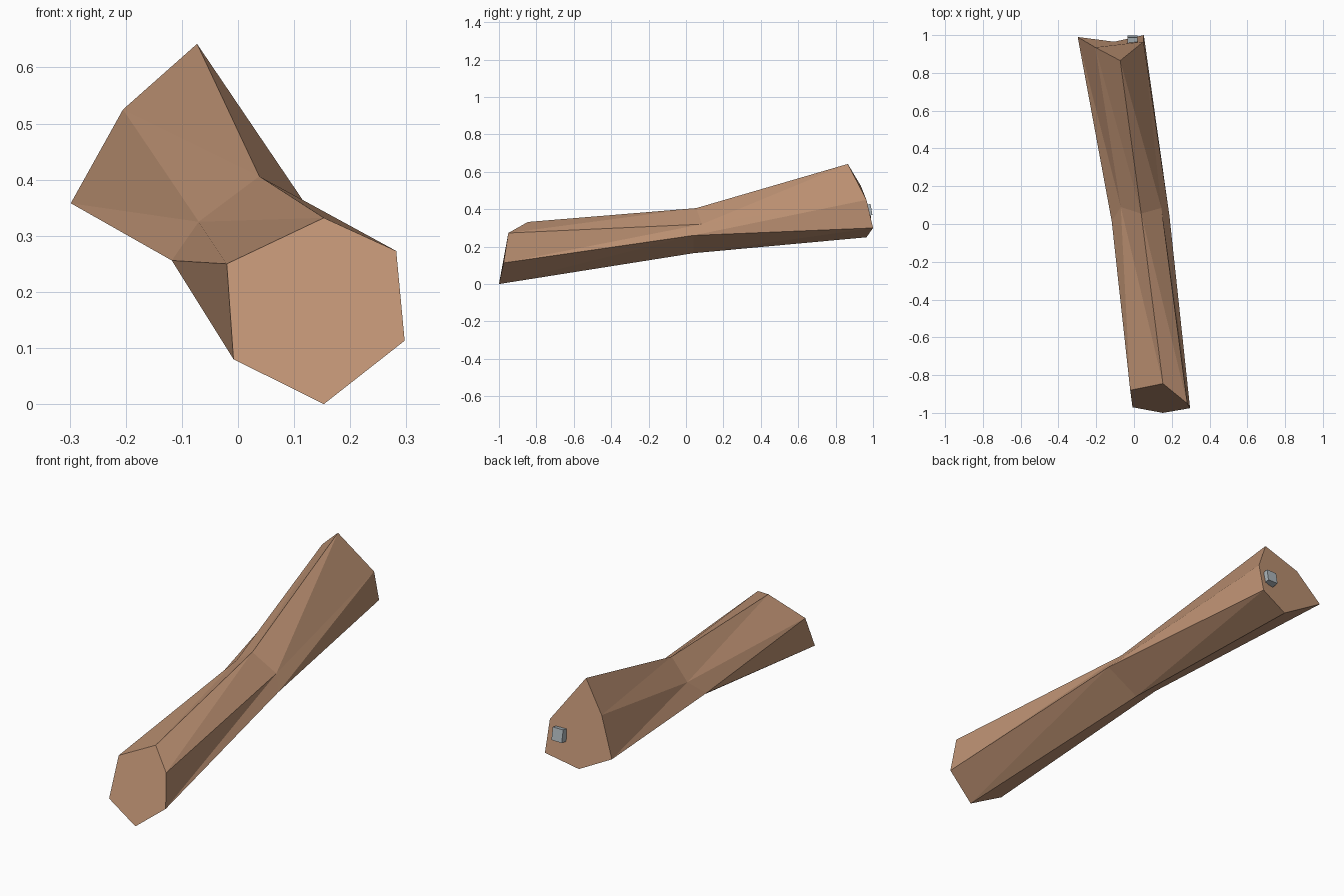
import bpy
import bmesh
from math import radians

cube = bpy.data.objects.get("Cube")
if cube:
    bpy.data.objects.remove(cube, do_unlink=True)


def make_material(name, color):
    mat = bpy.data.materials.new(name)
    mat.use_nodes = True
    mat.diffuse_color = color
    bsdf = mat.node_tree.nodes["Principled BSDF"]
    bsdf.inputs["Base Color"].default_value = color
    return mat


def make_object(name, bm, mat):
    bmesh.ops.recalc_face_normals(bm, faces=bm.faces)
    mesh = bpy.data.meshes.new(name)
    bm.to_mesh(mesh)
    bm.free()
    mesh.materials.append(mat)
    obj = bpy.data.objects.new(name, mesh)
    bpy.context.collection.objects.link(obj)
    return obj


wood = make_material("warm brown wood", (0.50, 0.28, 0.168, 1))
metal = make_material("pale grey metal", (0.42, 0.47, 0.50, 1))

# Six-sided cross-sections, each running from the top edge round the +x side
front_end = [(0.153, -0.845, 0.332), (0.282, -0.95, 0.273), (0.297, -0.975, 0.113),
             (0.153, -1.0, 0.0), (-0.008, -0.97, 0.08), (-0.02, -0.88, 0.25)]
waist = [(0.038, 0.055, 0.406), (0.145, 0.085, 0.32), (0.188, 0.04, 0.26),
         (0.02, 0.04, 0.165), (-0.118, 0.015, 0.256), (-0.07, 0.09, 0.325)]
back_end = [(-0.073, 0.865, 0.642), (0.05, 0.965, 0.45), (0.052, 1.0, 0.30),
            (-0.105, 0.965, 0.25), (-0.298, 0.99, 0.358), (-0.205, 0.935, 0.525)]

# Handle: faceted, twisted bar pinched at the waist
bm = bmesh.new()
rings = [[bm.verts.new(p) for p in ring] for ring in (front_end, waist, back_end)]
for a, b in zip(rings, rings[1:]):
    for i in range(6):
        j = (i + 1) % 6
        bm.faces.new((a[i], a[j], b[i]))
        bm.faces.new((a[j], b[j], b[i]))
bm.faces.new(rings[0])
bm.faces.new(rings[-1])
make_object("handle", bm, wood)

# Peg: small block set into the back end
bm = bmesh.new()
bmesh.ops.create_cube(bm, size=1)
peg = make_object("peg", bm, metal)
peg.location = (-0.008, 0.972, 0.395)
peg.scale = (0.055, 0.04, 0.06)
peg.rotation_euler = (radians(10), 0, 0)
